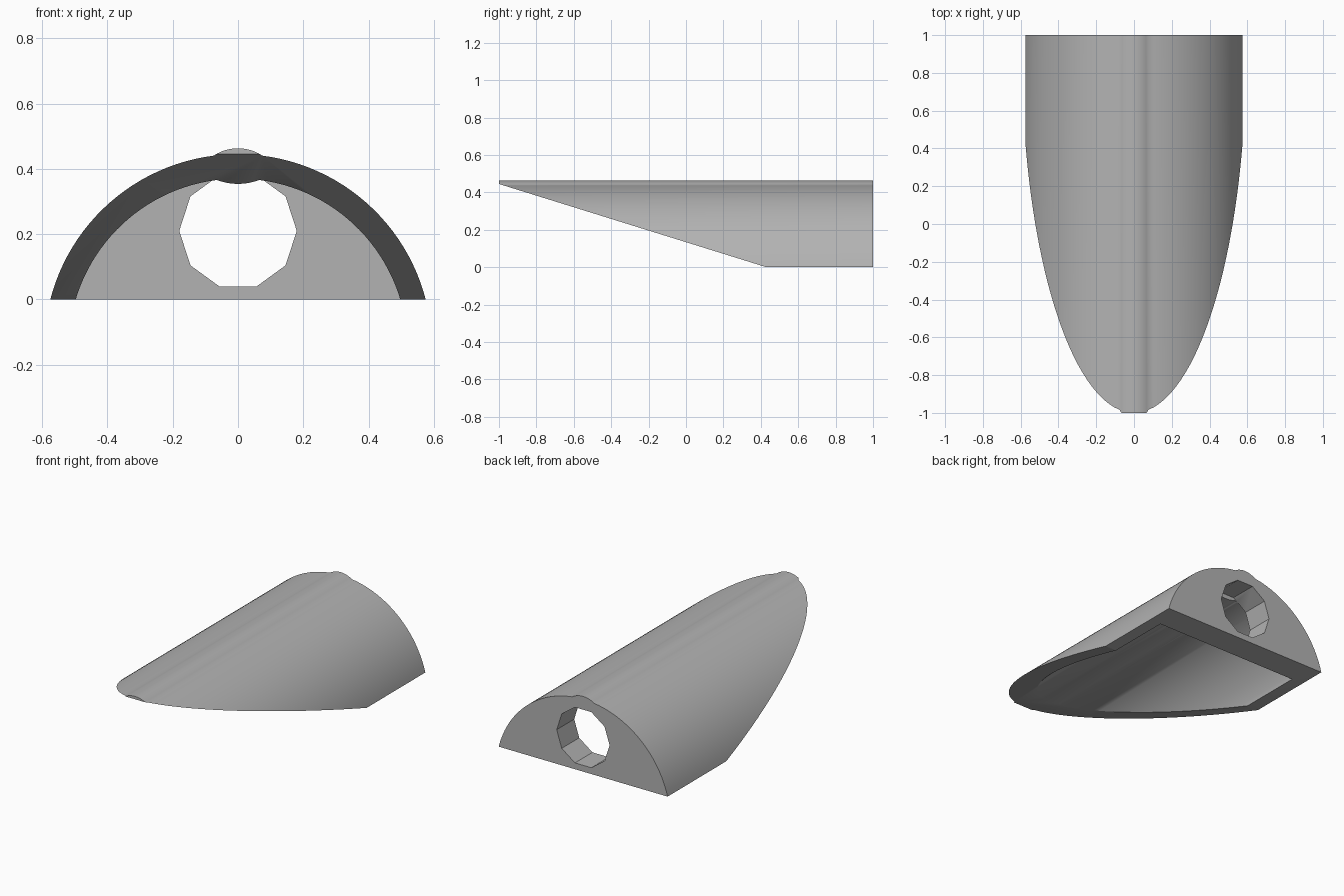
import bpy
import math
from mathutils import Vector

if "Cube" in bpy.data.objects:
    bpy.data.objects.remove(bpy.data.objects["Cube"])

ARC_Z = -0.149      # centre height of the concentric shell arcs
OUTER_R, INNER_R = 0.594, 0.519
PLATE_Y = 0.83      # inner face of the back plate

grey = bpy.data.materials.new("plain grey")
grey.use_nodes = True
grey.diffuse_color = (0.45, 0.45, 0.45, 1)
grey.node_tree.nodes["Principled BSDF"].inputs["Base Color"].default_value = grey.diffuse_color


def arc(radius, centre_z, x0, x1, steps, side=1):
    """Points of an upper (side 1) or lower (side -1) arc from x0 to x1."""
    a0, a1 = math.asin(x0 / radius), math.asin(x1 / radius)
    angles = [a0 + (a1 - a0) * i / steps for i in range(steps + 1)]
    return [(radius * math.sin(a), centre_z + side * radius * math.cos(a)) for a in angles]


def ridged_arch(radius, ridge_half, ridge_tip):
    """Arch that rests on z = 0 with a small round ridge along its crown."""
    foot = math.sqrt(radius ** 2 - ARC_Z ** 2)
    left = arc(radius, ARC_Z, -foot, -ridge_half, 24)
    base_z = left[-1][1]
    rise = ridge_tip - base_z
    side = 1 if rise > 0 else -1
    r = (ridge_half ** 2 + rise ** 2) / (2 * abs(rise))
    ridge = arc(r, ridge_tip - side * r, -ridge_half, ridge_half, 12, side)
    right = [(-x, z) for x, z in reversed(left)]
    return left + ridge[1:-1] + right


def prism(name, points, start, depth):
    """Solid made by sweeping a closed outline along a depth vector."""
    n = len(points)
    verts = [Vector(p) for p in points]
    verts += [v + Vector(depth) for v in verts]
    faces = [range(n), range(2 * n - 1, n - 1, -1)]
    faces += [(i, i + n, (i + 1) % n + n, (i + 1) % n) for i in range(n)]
    mesh = bpy.data.meshes.new(name)
    mesh.from_pydata([v + Vector(start) for v in verts], [], [tuple(f) for f in faces])
    obj = bpy.data.objects.new(name, mesh)
    bpy.context.collection.objects.link(obj)
    bpy.context.view_layer.objects.active = obj
    bpy.ops.object.select_all(action="DESELECT")
    obj.select_set(True)
    bpy.ops.object.mode_set(mode="EDIT")
    bpy.ops.mesh.select_all(action="SELECT")
    bpy.ops.mesh.normals_make_consistent(inside=False)
    bpy.ops.object.mode_set(mode="OBJECT")
    mesh.materials.append(grey)
    return obj


def along_y(name, outline, y0, y1):
    return prism(name, [(x, 0, z) for x, z in outline], (0, y0, 0), (0, y1 - y0, 0))


# Solid arched body with the raised ridge
body = along_y("arched_shell", ridged_arch(OUTER_R, 0.075, 0.463), -1, 1)

# Hollow interior, open at the front and below, leaving a thick back plate
inner = ridged_arch(INNER_R, 0.065, 0.354)
foot = inner[-1][0]
hollow = along_y("hollow_cutter", inner + [(foot, -0.2), (-foot, -0.2)], -1.2, PLATE_Y)

# Sloping cut that removes the lower front
slope = 0.445 / 1.43
wedge = prism("slope_cutter",
              [(0, -1.2, 0.445 + 0.2 * slope), (0, 0.43 + 0.2, -0.2 * slope),
               (0, 0.63, -0.5), (0, -1.2, -0.5)], (-1, 0, 0), (2, 0, 0))

# Ten-sided hole through the back plate
decagon = [(0.18 * math.cos(math.tau * i / 10), 0.21 + 0.18 * math.sin(math.tau * i / 10))
           for i in range(10)]
hole = along_y("hole_cutter", decagon, PLATE_Y - 0.001, 1.2)

cutters = (hollow, wedge, hole)
for cutter in cutters:
    cutter.hide_render = True
    mod = body.modifiers.new(cutter.name, "BOOLEAN")
    mod.operation = "DIFFERENCE"
    mod.solver = "EXACT"
    mod.object = cutter

bpy.ops.object.select_all(action="DESELECT")
body.select_set(True)
bpy.context.view_layer.objects.active = body
for cutter in cutters:
    bpy.ops.object.modifier_apply(modifier=cutter.name)
    bpy.data.objects.remove(cutter)
bpy.ops.object.shade_smooth_by_angle(angle=math.radians(28))
